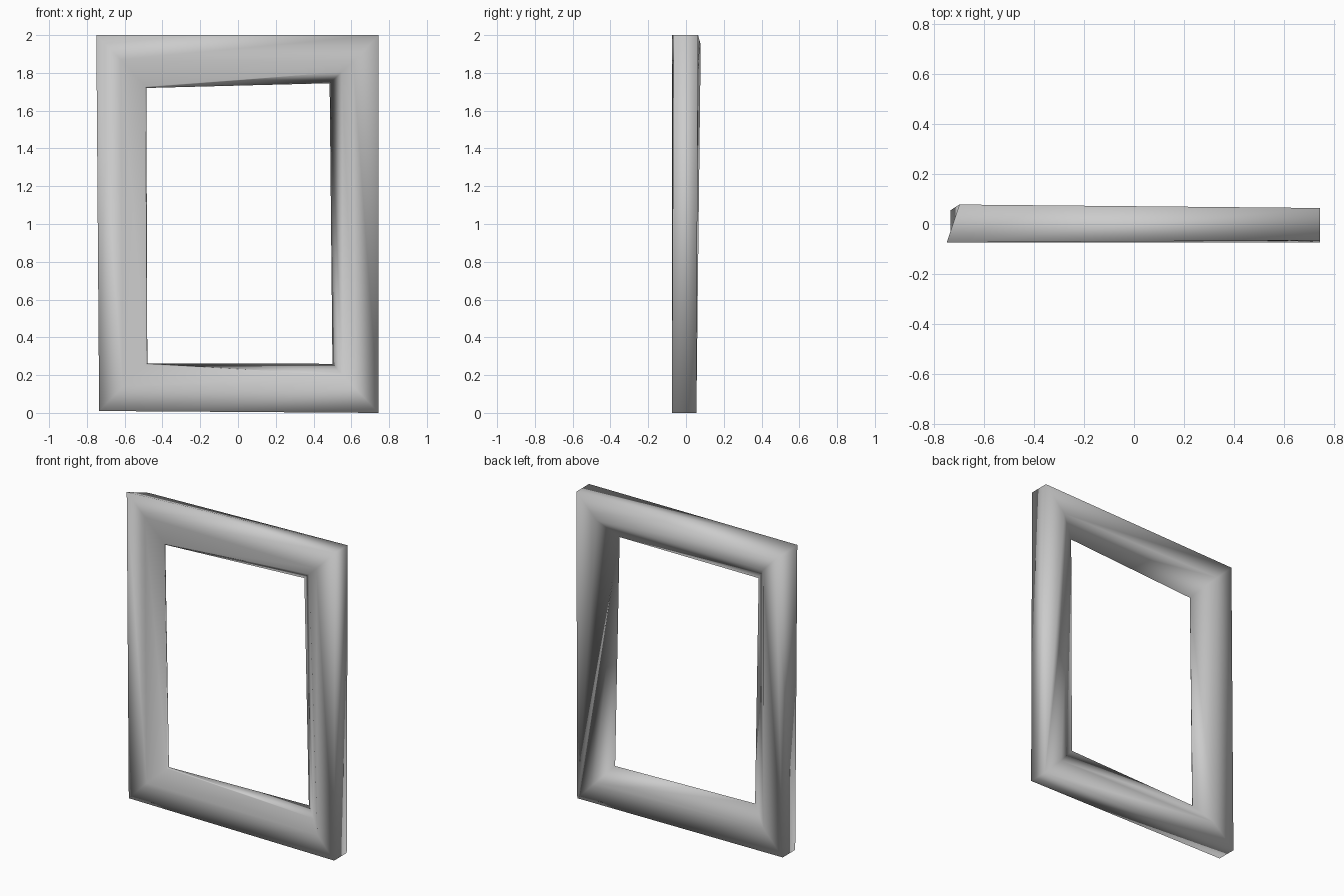
import bpy
import bmesh

cube = bpy.data.objects.get("Cube")
if cube:
    bpy.data.objects.remove(cube, do_unlink=True)

grey = bpy.data.materials.new("plain_grey")
grey.use_nodes = True
colour = (0.6, 0.6, 0.6, 1)
grey.diffuse_color = colour
grey.node_tree.nodes["Principled BSDF"].inputs["Base Color"].default_value = colour

# Mitred corner sections, in order: outer front, outer back, back ridge,
# inner back, inner front, front ridge
top_left = [(-.75, -.074, 2), (-.70, .078, 1.95), (-.6, .065, 1.85),
            (-.485, -.055, 1.72), (-.49, -.061, 1.727), (-.62, -.072, 1.87)]
top_right = [(.745, -.066, 2), (.745, .064, 2), (.6, .062, 1.85),
             (.485, -.01, 1.745), (.55, -.055, 1.805), (.61, -.066, 1.86)]
bottom_right = [(.745, -.075, 0), (.745, .055, 0), (.62, .055, .13),
                (.5, .015, .26), (.555, -.015, .2), (.62, -.068, .13)]
bottom_left = [(-.735, -.074, .01), (-.735, .055, .01), (-.59, .045, .155),
               (-.48, -.025, .262), (-.486, -.035, .255), (-.61, -.07, .14)]
corners = [top_left, top_right, bottom_right, bottom_left]
flipped = {(1, 1), (1, 2), (2, 3)}  # strips split along the other diagonal

# Four frame members joined at the corners
bm = bmesh.new()
loops = [[bm.verts.new(p) for p in section] for section in corners]
for side in range(4):
    a, b = loops[side], loops[(side + 1) % 4]
    for k in range(6):
        n = (k + 1) % 6
        if (side, k) in flipped:
            bm.faces.new((a[k], a[n], b[k]))
            bm.faces.new((a[n], b[n], b[k]))
        else:
            bm.faces.new((a[k], a[n], b[n]))
            bm.faces.new((a[k], b[n], b[k]))

# Twisted groove down the back of the left member
bmesh.utils.edge_rotate(bm.edges.get((loops[1][2], loops[2][2])))

bmesh.ops.recalc_face_normals(bm, faces=bm.faces)
for face in bm.faces:
    face.smooth = True
mesh = bpy.data.meshes.new("picture_frame")
bm.to_mesh(mesh)
bm.free()
mesh.materials.append(grey)
frame = bpy.data.objects.new("picture_frame", mesh)
bpy.context.collection.objects.link(frame)
